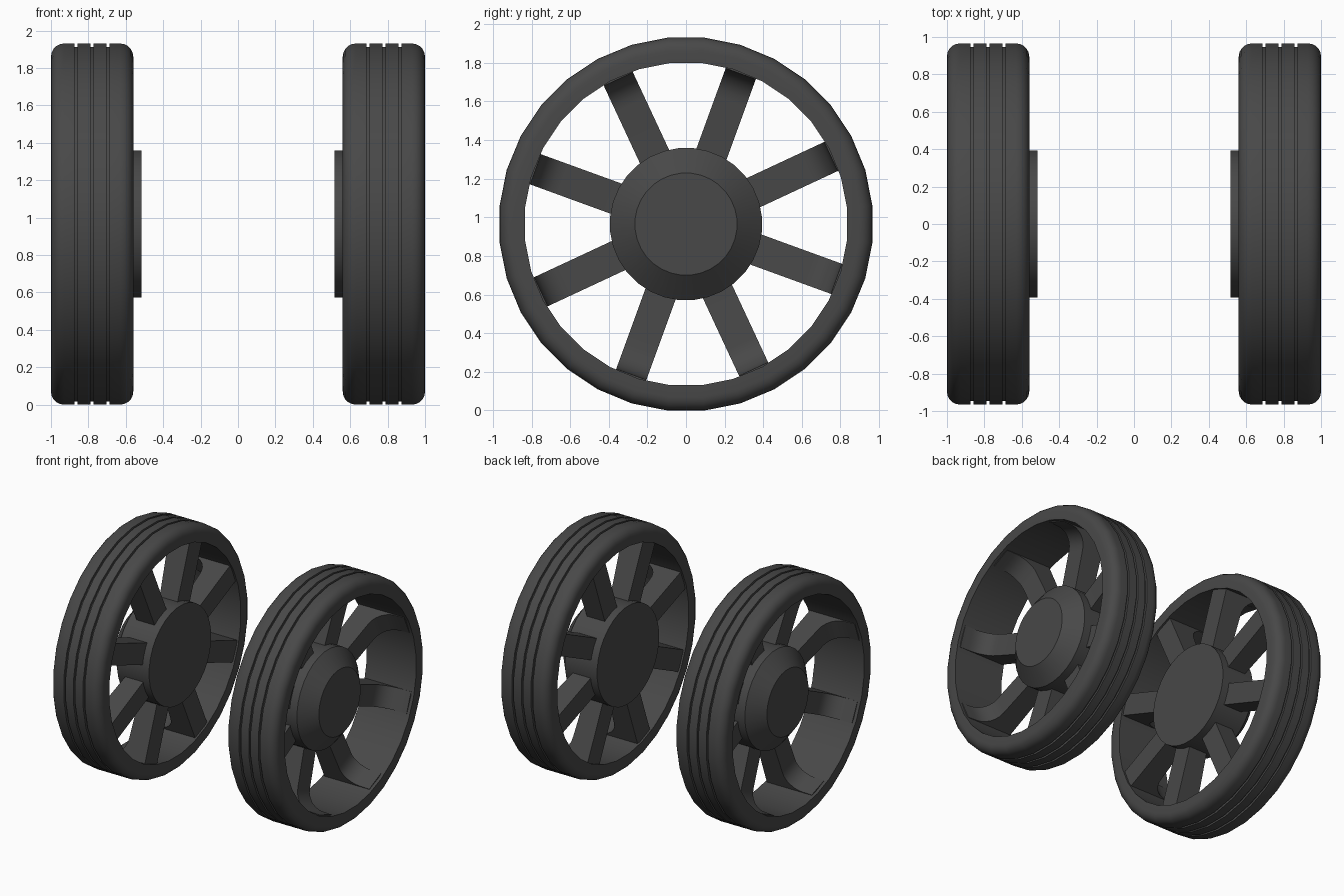
import bpy, bmesh, math
from mathutils import Matrix

if "Cube" in bpy.data.objects:
    bpy.data.objects.remove(bpy.data.objects["Cube"])

CZ = 0.965          # axle height
SEG = 32

grey = bpy.data.materials.new("dark grey")
grey.diffuse_color = (0.065, 0.065, 0.065, 1)
grey.use_nodes = True
grey.node_tree.nodes["Principled BSDF"].inputs["Base Color"].default_value = grey.diffuse_color


def finish(name, bm, angle):
    bmesh.ops.recalc_face_normals(bm, faces=bm.faces)
    me = bpy.data.meshes.new(name)
    bm.to_mesh(me)
    bm.free()
    me.materials.append(grey)
    ob = bpy.data.objects.new(name, me)
    bpy.context.collection.objects.link(ob)
    bpy.ops.object.select_all(action='DESELECT')
    ob.select_set(True)
    bpy.context.view_layer.objects.active = ob
    bpy.ops.object.shade_smooth_by_angle(angle=math.radians(angle))


def lathe(name, profile, side, closed, angle=35):
    """Spin (x, radius) points around the axle."""
    bm = bmesh.new()
    rings = []
    for i in range(SEG):
        a = 2 * math.pi * (i + 0.5) / SEG
        rings.append([bm.verts.new((side * x, r * math.sin(a), CZ + r * math.cos(a)))
                      for x, r in profile])
    n = len(profile)
    for i in range(SEG):
        p, q = rings[i], rings[(i + 1) % SEG]
        for j in range(n if closed else n - 1):
            k = (j + 1) % n
            bm.faces.new((p[j], p[k], q[k], q[j]))
    if not closed:
        bm.faces.new([r[0] for r in rings])
        bm.faces.new([r[-1] for r in rings])
    finish(name, bm, angle)


def tyre_profile():
    R, rin, f = 0.970, 0.838, 0.07
    pts = [(0.56, rin)]
    for i in range(6):                       # inner shoulder
        a = math.pi / 2 * i / 5
        pts.append((0.56 + f * (1 - math.cos(a)), R - f + f * math.sin(a)))
    for gx in (0.695, 0.78, 0.865):          # tread grooves
        w, d = 0.008, 0.018
        pts += [(gx - w, R), (gx - w, R - d), (gx + w, R - d), (gx + w, R)]
    for i in range(6):                       # outer shoulder
        a = math.pi / 2 * (1 - i / 5)
        pts.append((1.0 - f * (1 - math.cos(a)), R - f + f * math.sin(a)))
    pts.append((1.0, rin))
    return pts


def spokes(name, side):
    """Eight spokes whose outer face sweeps onto the rim barrel."""
    prof = [(0.30, 0.575), (0.85, 0.575), (0.85, 0.975), (0.828, 0.975)]
    for i in range(7):
        a = math.pi / 2 * i / 6
        prof.append((0.68 + 0.145 * math.cos(a), 0.90 - 0.15 * math.sin(a)))
    prof.append((0.30, 0.73))
    bm = bmesh.new()
    for k in range(8):
        m = Matrix.Translation((0, 0, CZ)) @ Matrix.Rotation(math.radians(25 + 45 * k), 4, 'X')
        ends = []
        for w in (-0.083, 0.083):
            vs = [bm.verts.new((side * x, r, w)) for r, x in prof]
            bmesh.ops.transform(bm, matrix=m, verts=vs)
            ends.append(vs)
        a, b = ends
        bm.faces.new(a)
        bm.faces.new(b)
        for i in range(len(prof)):
            j = (i + 1) % len(prof)
            bm.faces.new((a[i], a[j], b[j], b[i]))
    finish(name, bm, 30)


hub = [(0.515, 0.395), (0.80, 0.395), (0.905, 0.265)]

for label, side in (("left", -1), ("right", 1)):
    lathe(label + "_tyre", tyre_profile(), side, True)
    lathe(label + "_hub", hub, side, False)
    spokes(label + "_spokes", side)
